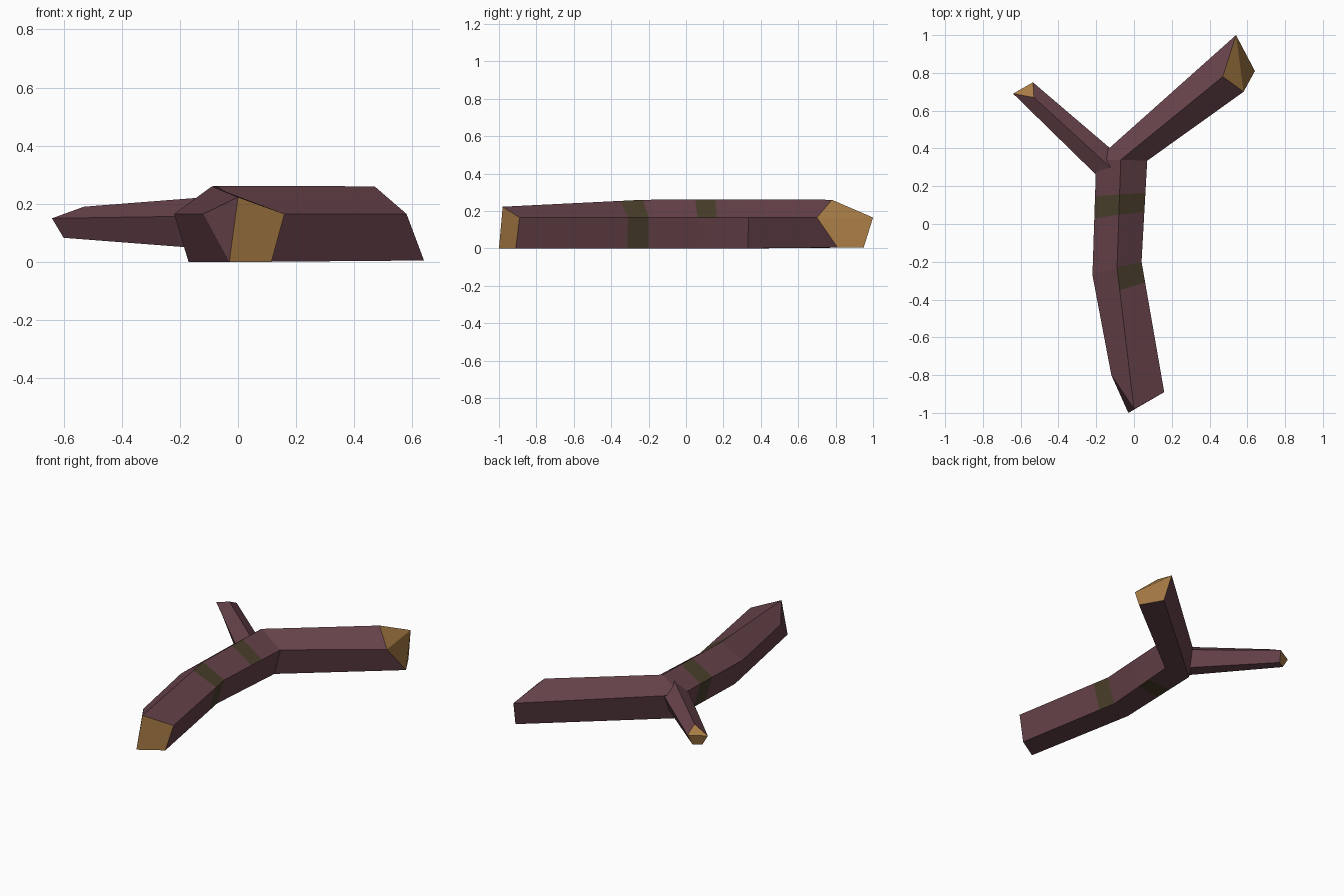
import bpy
import bmesh
from mathutils import Vector

cube = bpy.data.objects.get("Cube")
if cube:
    bpy.data.objects.remove(cube, do_unlink=True)


def make_material(name, color):
    mat = bpy.data.materials.new(name)
    mat.use_nodes = True
    rgba = (*color, 1.0)
    mat.diffuse_color = rgba
    mat.node_tree.nodes["Principled BSDF"].inputs["Base Color"].default_value = rgba
    return mat


MATERIALS = [
    make_material("bark purple brown", (0.133, 0.055, 0.068)),
    make_material("cut wood tan", (0.39, 0.20, 0.061)),
    make_material("moss olive", (0.069, 0.050, 0.024)),
]
BARK, WOOD, MOSS = range(3)

# Each section is a five-sided ring, in this point order
BOTTOM_L, BOTTOM_R, MID_R, TOP, MID_L = range(5)
# Sides between neighbouring ring points
UNDERSIDE, RIGHT_SIDE, RIGHT_SLOPE, LEFT_SLOPE, LEFT_SIDE = range(5)


def ring(*points):
    return [Vector(p) for p in points]


def between(a, b, t):
    return [p.lerp(q, t) for p, q in zip(a, b)]


def build_limb(name, rings, caps, moss=()):
    """Skin five-sided rings; caps: (ring index, point indices, material)."""
    bm = bmesh.new()
    loops = [[bm.verts.new(p) for p in r] for r in rings]
    for s, (a, b) in enumerate(zip(loops, loops[1:])):
        for i in range(5):
            j = (i + 1) % 5
            face = bm.faces.new((a[i], a[j], b[j], b[i]))
            face.material_index = MOSS if (s, i) in moss else BARK
    for index, corners, material in caps:
        face = bm.faces.new([loops[index][c] for c in corners])
        face.material_index = material
    bmesh.ops.recalc_face_normals(bm, faces=bm.faces)
    mesh = bpy.data.meshes.new(name)
    bm.to_mesh(mesh)
    bm.free()
    for mat in MATERIALS:
        mesh.materials.append(mat)
    obj = bpy.data.objects.new(name, mesh)
    bpy.context.collection.objects.link(obj)
    return obj


# Cut end folded into a sloping triangle above and a quad below
FOLDED_TIP = [(-1, (MID_R, TOP, MID_L), WOOD),
              (-1, (MID_L, BOTTOM_L, BOTTOM_R, MID_R), WOOD)]

# Main log: front end, bend, fork and thick branch tip
front = ring((-0.03, -1.0, 0), (0.115, -0.91, 0), (0.16, -0.89, 0.165),
             (0, -0.98, 0.223), (-0.12, -0.8, 0.165))
bend = ring((-0.17, -0.26, 0), (-0.01, -0.2, 0), (0.04, -0.2, 0.165),
            (-0.09, -0.23, 0.26), (-0.22, -0.27, 0.165))
fork = ring((-0.15, 0.34, 0), (0.03, 0.33, 0), (0.07, 0.335, 0.165),
            (-0.07, 0.34, 0.262), (-0.2, 0.34, 0.165))
tip = ring((0.56, 0.95, 0.005), (0.64, 0.81, 0.005), (0.58, 0.7, 0.165),
           (0.47, 0.78, 0.26), (0.54, 1.0, 0.165))

sections = [front, between(front, bend, 0.84), bend,
            between(bend, fork, 0.49), between(bend, fork, 0.68), fork, tip]
front_band = {(1, RIGHT_SIDE), (1, RIGHT_SLOPE)}
rear_band = {(3, s) for s in (UNDERSIDE, RIGHT_SLOPE, LEFT_SLOPE, LEFT_SIDE)}
build_limb("forked_log", sections,
           [(0, (BOTTOM_L, BOTTOM_R, MID_R, TOP), WOOD),
            (0, (BOTTOM_L, TOP, MID_L), BARK)] + FOLDED_TIP,
           front_band | rear_band)

# Thin side branch, rooted inside the log
twig_base = ring((-0.17, 0.27, 0.05), (-0.11, 0.34, 0.05), (-0.09, 0.37, 0.157),
                 (-0.12, 0.295, 0.222), (-0.19, 0.25, 0.157))
twig_tip = ring((-0.6, 0.69, 0.083), (-0.55, 0.72, 0.083), (-0.535, 0.75, 0.15),
                (-0.53, 0.67, 0.19), (-0.64, 0.69, 0.15))
build_limb("side_branch", [twig_base, twig_tip],
           [(0, range(5), BARK)] + FOLDED_TIP)
